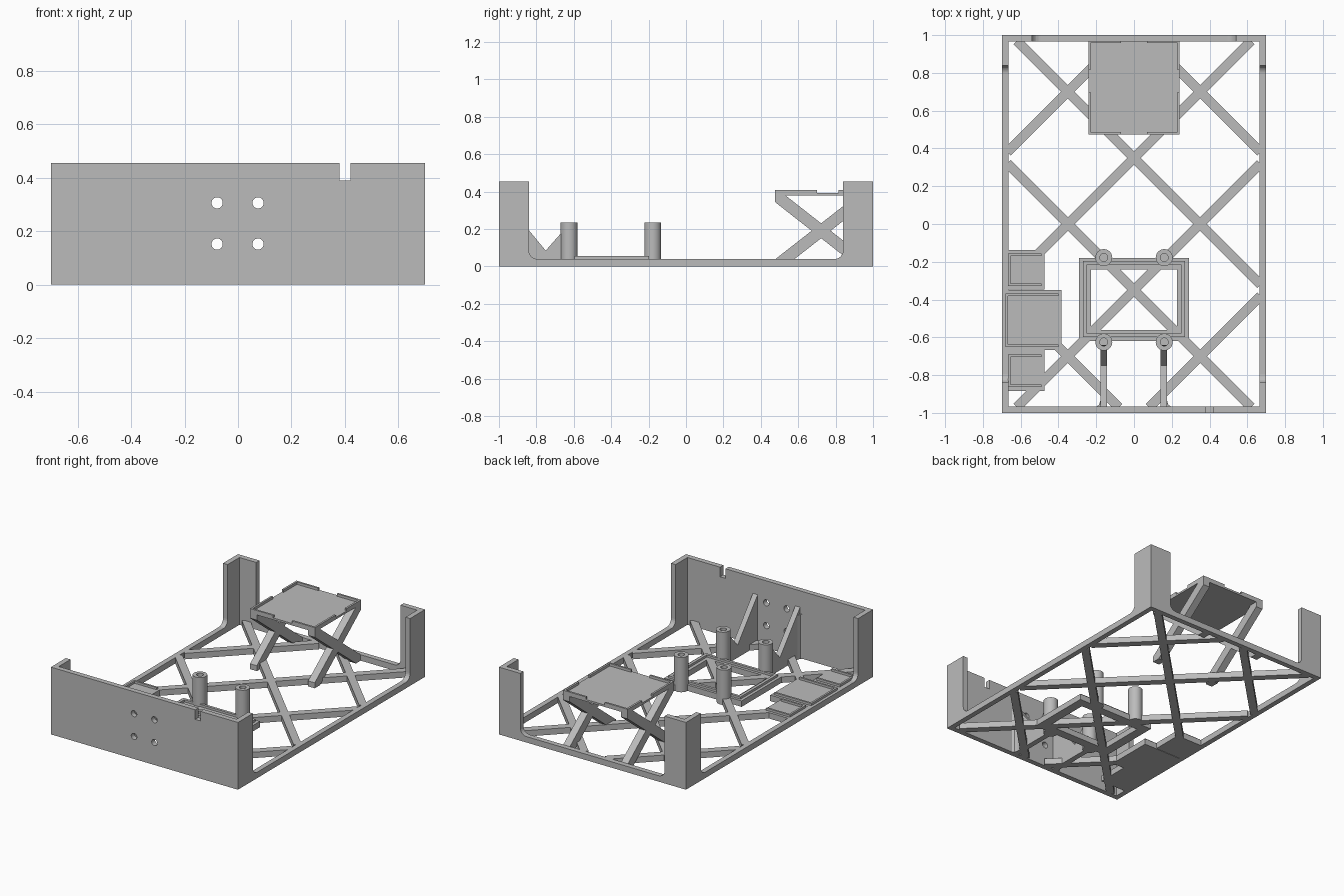
import bpy, bmesh, math
from mathutils import Vector

if "Cube" in bpy.data.objects:
    bpy.data.objects.remove(bpy.data.objects["Cube"], do_unlink=True)

GREY = (0.5, 0.5, 0.5, 1)
mat = bpy.data.materials.new("plain grey")
mat.use_nodes = True
mat.diffuse_color = GREY
mat.node_tree.nodes["Principled BSDF"].inputs["Base Color"].default_value = GREY

WALL, RAIL, TOP = 0.035, 0.04, 0.455


def finish(name, bm):
    bmesh.ops.recalc_face_normals(bm, faces=bm.faces)
    mesh = bpy.data.meshes.new(name)
    bm.to_mesh(mesh)
    bm.free()
    ob = bpy.data.objects.new(name, mesh)
    bpy.context.collection.objects.link(ob)
    mesh.materials.append(mat)
    return ob


def prism(name, pts, axis, lo, hi):
    """Extrude a 2D profile along an axis; profile is (y,z), (x,z) or (x,y)."""
    place = {"x": lambda a, b, t: (t, a, b),
             "y": lambda a, b, t: (a, t, b),
             "z": lambda a, b, t: (a, b, t)}[axis]
    bm = bmesh.new()
    face = bm.faces.new([bm.verts.new(place(a, b, lo)) for a, b in pts])
    res = bmesh.ops.extrude_face_region(bm, geom=[face])
    shift = Vector(place(0, 0, hi - lo))
    bmesh.ops.translate(bm, vec=shift, verts=[g for g in res["geom"] if isinstance(g, bmesh.types.BMVert)])
    return finish(name, bm)


def box(name, x0, x1, y0, y1, z0, z1):
    return prism(name, [(x0, y0), (x1, y0), (x1, y1), (x0, y1)], "z", z0, z1)


def circle(cx, cy, r, n=32):
    return [(cx + r * math.cos(math.tau * i / n), cy + r * math.sin(math.tau * i / n)) for i in range(n)]


def cut(ob, cutter):
    m = ob.modifiers.new("cut", "BOOLEAN")
    m.operation, m.solver, m.object = "DIFFERENCE", "EXACT", cutter
    cutter.hide_render = True
    cutter.hide_set(True)
    bpy.context.view_layer.objects.active = ob
    bpy.ops.object.modifier_apply(modifier=m.name)
    bpy.data.objects.remove(cutter, do_unlink=True)


def u_profile(half, inner, r=0.045):
    """Low rail with a tall post at each end and rounded inner corners."""
    right = [(half, 0), (half, TOP), (inner, TOP)]
    for i in range(7):
        a = i / 6 * math.pi / 2
        right.append((inner - r + r * math.cos(a), RAIL + r - r * math.sin(a)))
    return right + [(-u, v) for u, v in reversed(right)]


# Side walls and back wall
for name, s in (("left_side_wall", 1), ("right_side_wall", -1)):
    prism(name, u_profile(1, 0.84), "x", s * 0.7, s * (0.7 - WALL))
prism("back_wall", u_profile(0.7, 0.54), "y", 1 - WALL, 1)

# Front wall with cable notch and four screw holes
front = prism("front_wall", [(-0.7, 0), (0.7, 0), (0.7, TOP), (0.42, TOP), (0.42, 0.39),
                             (0.38, 0.39), (0.38, TOP), (-0.7, TOP)], "y", -1, -1 + WALL)
for x in (-0.078, 0.075):
    for z in (0.152, 0.306):
        cut(front, prism("hole_cutter", circle(x, z, 0.021), "y", -1.1, -0.9))

# Diagonal floor lattice: beams y = s*x + c, clipped to the walls
W = 0.025
for s in (1, -1):
    for c in (-1.05, -0.35, 0.35, 1.05):
        xs = [max(-0.67, -0.97 - c), min(0.67, 0.97 - c)]
        n = W / math.sqrt(2)
        (xa, ya), (xb, yb) = [(x, x + c) for x in xs]
        pts = [(xa + n, ya - n), (xb + n, yb - n), (xb - n, yb + n), (xa - n, ya + n)]
        prism("lattice_beam", [(s * x, y) for x, y in pts], "z", 0, RAIL)


def ring(name, x, y0, y1, t, u, z0, z1):
    """Rectangular frame with side width t and end width u."""
    for a, b, c, d in ((-x, -x + t, y0, y1), (x - t, x, y0, y1),
                       (-x + t, x - t, y0, y0 + u), (-x + t, x - t, y1 - u, y1)):
        box(name, a, b, c, d, z0, z1)


# Board mount: flat frame, raised ridge, four hollow posts
ring("board_frame", 0.29, -0.62, -0.18, 0.063, 0.06, 0, RAIL)
ring("board_ridge", 0.27, -0.597, -0.197, 0.02, 0.018, RAIL, 0.055)
for x in (-0.16, 0.16):
    for y in (-0.625, -0.178):
        post = prism("board_post", circle(x, y, 0.045), "z", 0, 0.235)
        cut(post, prism("bore_cutter", circle(x, y, 0.021), "z", 0.05, 0.3))
        post.select_set(True)
        bpy.context.view_layer.objects.active = post
        bpy.ops.object.shade_smooth_by_angle(angle=math.radians(30))
        post.select_set(False)

# Gussets bracing the front wall to the front posts
for x in (-0.16, 0.157):
    prism("gusset", [(-0.97, 0), (-0.64, 0), (-0.64, 0.21), (-0.75, 0.085), (-0.97, 0.35)],
          "x", x - 0.018, x + 0.018)
    # small flare where the gusset meets the wall
    s = 1 if x > 0 else -1
    prism("gusset_fillet", [(x, -0.97), (x + s * 0.045, -0.97), (x + s * 0.025, -0.957), (x + s * 0.018, -0.935)],
          "z", 0, 0.3)

# Component trays along the right side: plate and U-shaped lip open to the middle
for x0, x1, y0, y1, g in ((-0.68, -0.385, -0.668, -0.35, 0.018),
                          (-0.668, -0.475, -0.347, -0.138, 0.018),
                          (-0.668, -0.475, -0.885, -0.668, 0.022)):
    box("tray_plate", x0, x1, y0, y1, 0, RAIL)
    lip = x1 - 0.016
    a, b, t = y0 + g, y1 - g, 0.013
    box("tray_lip", x0, lip, a, a + t, RAIL, 0.055)
    box("tray_lip", x0, lip, b - t, b, RAIL, 0.055)
    box("tray_lip", x0, x0 + t, a + t, b - t, RAIL, 0.055)

# Raised platform with corner lips
PX, P0, P1, T = 0.242, 0.475, 0.97, 0.013
box("platform", -PX, PX, P0, P1, 0.38, 0.393)
for s in (-1, 1):
    for a, b in ((P0, 0.70), (0.815, P1)):
        box("platform_side_lip", *sorted((s * PX, s * (PX - T))), a, b, 0.393, 0.41)
    for y in (P0, P1 - T):
        box("platform_end_lip", *sorted((s * 0.07, s * (PX - T))), y, y + T, 0.393, 0.41)

# Crossed struts under each side of the platform
strut = [(P0, 0), (0.53, 0), (P1, 0.345), (P1, 0.385), (0.92, 0.385), (P0, 0.037)]
for x in (-PX, PX - 0.05):
    prism("platform_strut", strut, "x", x, x + 0.05)
    prism("platform_strut", [(P0 + P1 - y, z) for y, z in strut], "x", x, x + 0.05)
